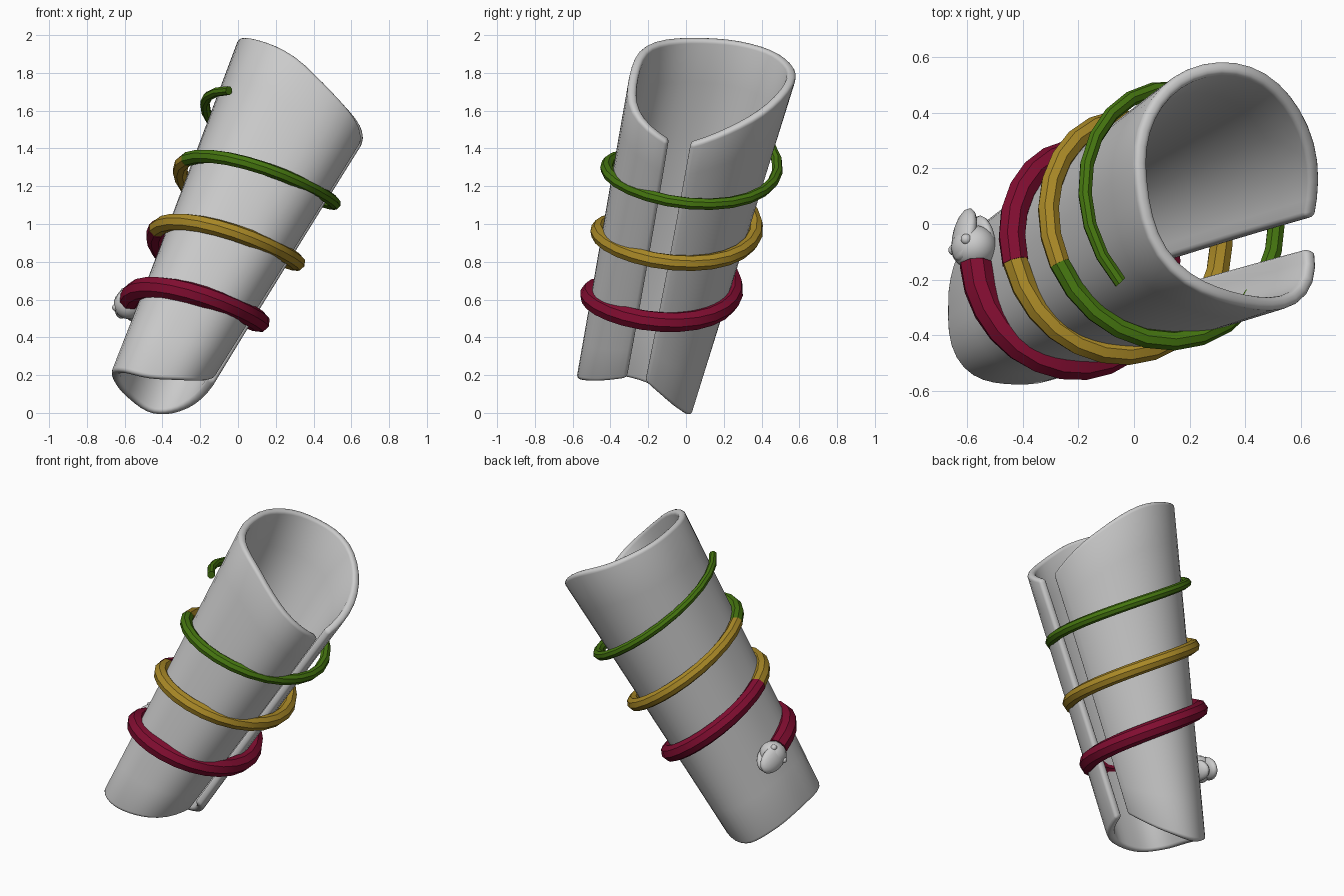
import bpy, bmesh
from math import sin, cos, pi, radians
from mathutils import Vector, Matrix

if "Cube" in bpy.data.objects:
    bpy.data.objects.remove(bpy.data.objects["Cube"])

# Leaning axis frame: D along the cuff, U toward the slit, V toward the back
D = Vector((0.5, 0.242, 1)).normalized()
U = (Vector((1, 0, 0)) - D * D.x).normalized()
V = D.cross(U)


def axis(h):
    return Vector((0.5 * h, -0.053 + 0.242 * h, 1 + h))


def curve(vals, s):
    """Catmull-Rom through evenly spaced values, s in 0..1"""
    n = len(vals) - 1
    i = min(int(s * n), n - 1)
    t = s * n - i
    b, c = vals[i], vals[i + 1]
    a = vals[i - 1] if i > 0 else 2 * b - c
    d = vals[i + 2] if i + 2 <= n else 2 * c - b
    return b + 0.5 * t * (c - a + t * (2*a - 5*b + 4*c - d + t * (3*(b - c) + d - a)))


def finish(bm, name, color=None, angle=30):
    me = bpy.data.meshes.new(name)
    bm.to_mesh(me)
    bm.free()
    ob = bpy.data.objects.new(name, me)
    bpy.context.collection.objects.link(ob)
    bpy.ops.object.select_all(action='DESELECT')
    ob.select_set(True)
    bpy.context.view_layer.objects.active = ob
    bpy.ops.object.shade_smooth_by_angle(angle=radians(angle))
    if color:
        mat = bpy.data.materials.new(name + "_paint")
        mat.diffuse_color = (*color, 1)
        mat.use_nodes = True
        mat.node_tree.nodes["Principled BSDF"].inputs["Base Color"].default_value = mat.diffuse_color
        me.materials.append(mat)
    return ob


# Arm cuff: tapered oval tube with a fuller front, open along a slit, swept rims
TOP = [0.585, 0.755, 0.87, 0.86, 0.817, 0.77, 0.735, 0.64, 0.565]
LOW = [-0.72, -0.86, -0.94, -0.935, -0.915, -0.915, -0.895, -0.825, -0.725]
bm = bmesh.new()
COLS, ROWS = 40, 8
grid = []
for i in range(COLS + 1):
    s = i / COLS
    lo, hi = curve(LOW, s), curve(TOP, s)
    col = []
    for j in range(ROWS + 1):
        h = lo + (hi - lo) * j / ROWS
        k = (h + 0.71) / 1.3
        phi = radians(7 - 10 * k + s * (342 + k))
        full = 0.032 * sin(2 * phi) ** 2 if sin(phi) < 0 else 0
        ru, rv = (3.02 + h) * 0.111 + 0.006 + full, (5.7 + h) * 0.0664 + full
        p = axis(h) + U * ru * cos(phi) + V * rv * sin(phi)
        p.x += -0.008 * k - 0.05 * k * sin(phi) + 0.02 * (1 - k) * max(sin(phi), 0)
        if sin(phi) < 0 < cos(phi):
            p.x -= 0.016 * k * sin(2 * phi)
        col.append(bm.verts.new(p))
    grid.append(col)
for i in range(COLS):
    for j in range(ROWS):
        bm.faces.new((grid[i][j], grid[i+1][j], grid[i+1][j+1], grid[i][j+1]))
cuff = finish(bm, "arm_cuff", angle=60)
sol = cuff.modifiers.new("wall", 'SOLIDIFY')
sol.thickness, sol.offset = 0.048, -1
bev = cuff.modifiers.new("round_rim", 'BEVEL')
bev.width, bev.segments, bev.limit_method = 0.019, 3, 'ANGLE'
bev.angle_limit = radians(50)


# Coiled snake body: one colour per turn
def coil(deg):
    h = -0.535 + 0.330 * (deg - 180) / 360
    r = 0.397 + 0.115 * h
    p = radians(deg)
    c = axis(h) + U * cos(p) * (r - 0.012) + V * sin(p) * (r + 0.012)
    c.x -= 0.01
    c.y += 0.005
    return c


def body(name, a0, a1, r0, r1, color, steps=26, sides=8):
    bm = bmesh.new()
    rings = []
    for i in range(steps + 1):
        a = a0 + (a1 - a0) * i / steps
        c = coil(a)
        t = (coil(a + 1) - coil(a - 1)).normalized()
        n = U * cos(radians(a)) + V * sin(radians(a))
        b = t.cross(n).normalized()
        r = r0 + (r1 - r0) * i / steps
        rings.append([bm.verts.new(c + (n * cos(q) + b * sin(q)) * r)
                      for q in [2 * pi * k / sides for k in range(sides)]])
    for p, q in zip(rings, rings[1:]):
        for k in range(sides):
            m = (k + 1) % sides
            bm.faces.new((p[k], p[m], q[m], q[k]))
    bm.faces.new(rings[0])
    bm.faces.new(rings[-1])
    bmesh.ops.recalc_face_normals(bm, faces=bm.faces)
    return finish(bm, name, color)


body("red_coil", 180, 552, 0.060, 0.050, (0.22, 0.004, 0.03))
body("yellow_coil", 552, 924, 0.047, 0.039, (0.40, 0.25, 0.02))
body("green_coil", 924, 1304, 0.038, 0.024, (0.06, 0.18, 0.005))

# Snake head: skull, two parted jaws and eyes
start = coil(180)
T = (coil(179) - coil(181)).normalized()
N = -U
B = T.cross(N).normalized()


def blob(name, along, out, side, size, tilt=0.0):
    bm = bmesh.new()
    bmesh.ops.create_uvsphere(bm, u_segments=16, v_segments=10, radius=1)
    a, o = T * cos(tilt) + N * sin(tilt), N * cos(tilt) - T * sin(tilt)
    m = Matrix((a, o, B)).transposed().to_4x4() @ Matrix.Diagonal((*size, 1))
    m.translation = start + T * along + N * out + B * side
    bm.transform(m)
    bmesh.ops.recalc_face_normals(bm, faces=bm.faces)
    return finish(bm, name, angle=60)


blob("skull", 0.065, 0.003, 0, (0.08, 0.082, 0.084))
blob("upper_jaw", 0.11, 0.038, 0, (0.105, 0.036, 0.07), -0.22)
blob("lower_jaw", 0.10, -0.036, 0, (0.09, 0.034, 0.064), 0.18)
for k, sgn in (("left", 1), ("right", -1)):
    blob(k + "_eye", 0.07, 0.058, 0.052 * sgn, (0.02, 0.02, 0.018))
